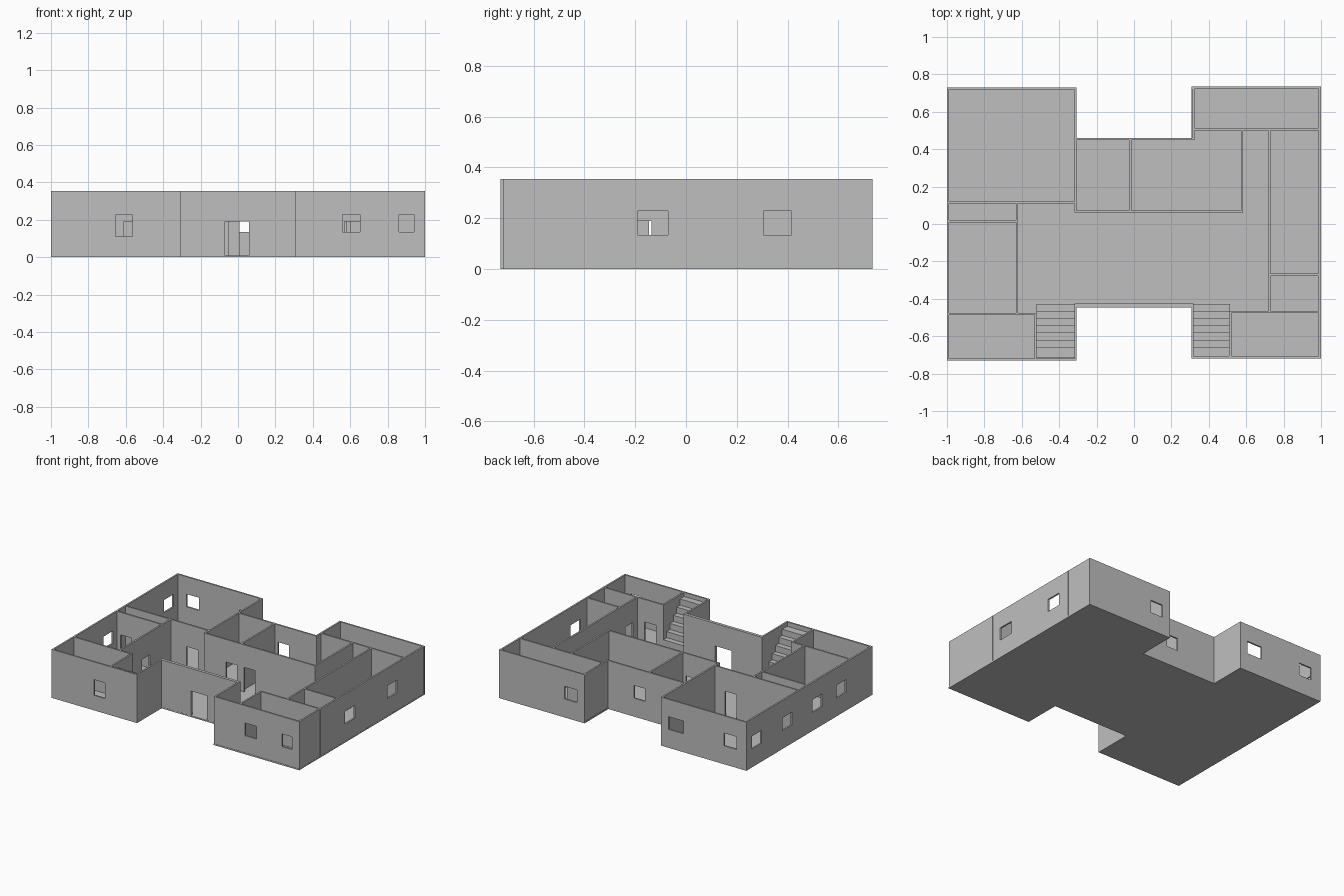
import bpy, bmesh
from mathutils import Vector

cube = bpy.data.objects.get("Cube")
if cube:
    bpy.data.objects.remove(cube, do_unlink=True)

FLOOR, TOP, THICK = 0.01, 0.355, 0.012
DOOR = (FLOOR, 0.19)
WINDOW = (0.135, 0.228)
LOW_WINDOW = (0.11, 0.225)

plaster = bpy.data.materials.new("pale_grey_plaster")
plaster.use_nodes = True
GREY = (0.52, 0.52, 0.52, 1)
plaster.diffuse_color = GREY
plaster.node_tree.nodes["Principled BSDF"].inputs["Base Color"].default_value = GREY


def finish(name, bm):
    bmesh.ops.recalc_face_normals(bm, faces=bm.faces)
    mesh = bpy.data.meshes.new(name)
    bm.to_mesh(mesh)
    bm.free()
    mesh.materials.append(plaster)
    obj = bpy.data.objects.new(name, mesh)
    bpy.context.collection.objects.link(obj)


def extrude(bm, offset):
    ext = bmesh.ops.extrude_face_region(bm, geom=bm.faces[:], use_keep_orig=True)
    verts = [g for g in ext["geom"] if isinstance(g, bmesh.types.BMVert)]
    bmesh.ops.translate(bm, verts=verts, vec=Vector(offset))


def prism(name, points, offset):
    bm = bmesh.new()
    bm.faces.new([bm.verts.new(p) for p in points])
    extrude(bm, offset)
    finish(name, bm)


def wall(name, axis, pos, start, end, openings=(), thick=THICK):
    """Wall running along an axis, centred on pos; openings are (centre, width, (low, high))."""
    us, zs = {start, end}, {FLOOR, TOP}
    holes = [(c - w / 2, c + w / 2, *span) for c, w, span in openings]
    for a, b, low, high in holes:
        us |= {a, b}
        zs |= {low, high}
    us, zs = sorted(us), sorted(zs)
    bm = bmesh.new()
    side = pos - thick / 2
    grid = {(u, z): bm.verts.new((u, side, z) if axis == "x" else (side, u, z))
            for u in us for z in zs}
    for a, b in zip(us, us[1:]):
        for low, high in zip(zs, zs[1:]):
            u, z = (a + b) / 2, (low + high) / 2
            if not any(h[0] < u < h[1] and h[2] < z < h[3] for h in holes):
                bm.faces.new([grid[a, low], grid[b, low], grid[b, high], grid[a, high]])
    bmesh.ops.delete(bm, geom=[v for v in bm.verts if not v.link_faces], context="VERTS")
    extrude(bm, (0, thick, 0) if axis == "x" else (thick, 0, 0))
    finish(name, bm)


# Floor slab
outline = [(-1, -0.73), (-0.307, -0.73), (-0.307, -0.447), (0.307, -0.447),
           (0.307, -0.72), (1, -0.72), (1, 0.735), (0.307, 0.735),
           (0.307, 0.46), (-0.307, 0.46), (-0.307, 0.73), (-1, 0.73)]
prism("floor_slab", [(x, y, 0) for x, y in outline], (0, 0, FLOOR))

# Outer walls
wall("left_wing_front_wall", "x", -0.724, -1, -0.307, [(-0.61, 0.09, LOW_WINDOW)])
wall("left_wing_inner_front_wall", "y", -0.313, -0.73, -0.425)
wall("entrance_wall", "x", -0.435, -0.313, 0.313, [(-0.005, 0.13, DOOR)], 0.022)
wall("right_wing_inner_front_wall", "y", 0.313, -0.715, -0.425)
wall("right_wing_front_wall", "x", -0.712, 0.307, 1,
     [(0.605, 0.095, WINDOW), (0.9, 0.08, WINDOW)])
wall("right_outer_wall", "y", 0.993, -0.718, 0.735,
     [(-0.13, 0.12, WINDOW), (0.36, 0.11, WINDOW)])
wall("right_wing_back_wall", "x", 0.729, 0.307, 1, [(0.42, 0.1, WINDOW)])
wall("right_wing_inner_back_wall", "y", 0.317, 0.45, 0.735)
wall("middle_back_wall", "x", 0.454, -0.313, 0.323, [(0.054, 0.09, WINDOW)])
wall("left_wing_inner_back_wall", "y", -0.313, 0.065, 0.73)
wall("left_wing_back_wall", "x", 0.724, -1, -0.307,
     [(-0.87, 0.1, WINDOW), (-0.43, 0.12, WINDOW)])
wall("left_outer_wall", "y", -0.994, -0.73, 0.73,
     [(y, 0.11, WINDOW) for y in (-0.37, -0.09, 0.255, 0.61)])

# Left wing partitions
wall("left_large_room_wall", "x", 0.115, -1, -0.307, [(-0.447, 0.09, DOOR)])
wall("left_closet_wall", "x", 0.015, -1, -0.62, [(-0.915, 0.09, DOOR)])
wall("left_hall_wall", "y", -0.625, -0.48, 0.115, [(-0.18, 0.09, DOOR)])
wall("left_front_room_wall", "x", -0.481, -1, -0.52, [(-0.57, 0.08, DOOR)])
wall("left_stair_wall", "y", -0.526, -0.73, -0.475)

# Middle partitions
wall("middle_rooms_wall", "x", 0.067, -0.319, 0.583,
     [(-0.095, 0.09, DOOR), (0.052, 0.09, DOOR)])
wall("middle_divider", "y", -0.02, 0.065, 0.455)

# Right wing partitions
wall("right_back_room_wall", "x", 0.507, 0.317, 1, [(0.65, 0.09, DOOR)])
wall("right_passage_wall", "y", 0.577, 0.065, 0.507)
wall("right_hall_wall", "y", 0.725, -0.47, 0.507,
     [(-0.18, 0.09, DOOR), (-0.37, 0.09, DOOR)])
wall("right_small_room_wall", "x", -0.271, 0.725, 1)
wall("right_front_room_wall", "x", -0.47, 0.515, 1, [(0.615, 0.09, DOOR)])
wall("right_stair_wall", "y", 0.515, -0.715, -0.465)

# Staircases rising toward the front
STEPS, RUN, RISE, FOOT = 7, 0.0385, 0.045, -0.427
for name, x in (("left_stairs", -0.52), ("right_stairs", 0.319)):
    profile = [(x, FOOT, FLOOR)]
    for i in range(STEPS):
        y, z = FOOT - i * RUN, FLOOR + (i + 1) * RISE
        profile.append((x, y, z))
        profile.append((x, max(y - RUN, -0.715) if i < STEPS - 1 else -0.715, z))
    profile.append((x, -0.715, FLOOR))
    prism(name, profile, (0.195 if x > 0 else 0.201, 0, 0))
